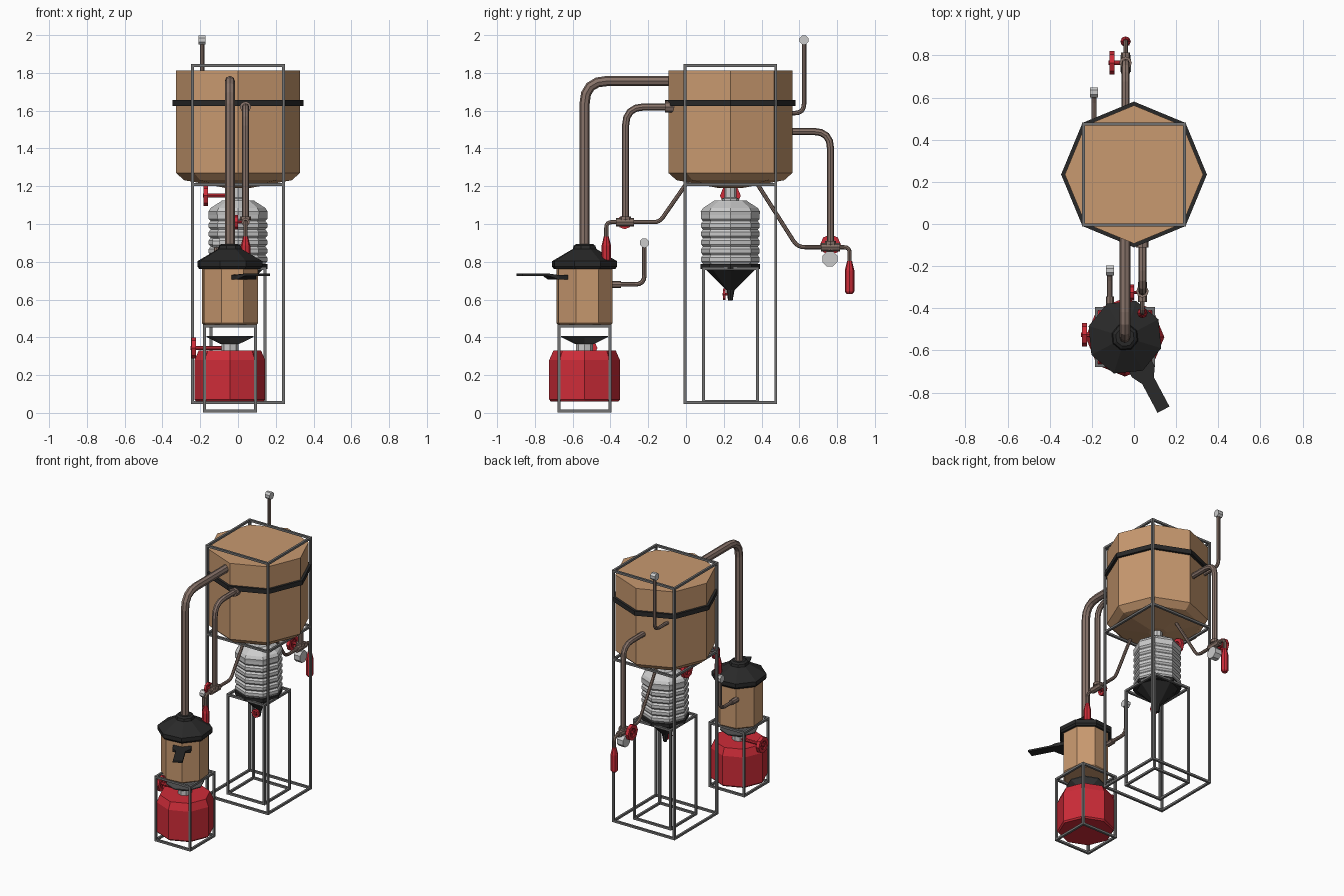
import bpy, bmesh, math
from mathutils import Vector, Matrix

if "Cube" in bpy.data.objects:
    bpy.data.objects.remove(bpy.data.objects["Cube"])


def mat(name, col):
    m = bpy.data.materials.new(name)
    m.diffuse_color = (*col, 1)
    m.use_nodes = True
    m.node_tree.nodes["Principled BSDF"].inputs["Base Color"].default_value = m.diffuse_color
    return m


TAN = mat("tan", (0.58, 0.32, 0.16))
DARK = mat("dark", (0.022, 0.022, 0.022))
RED = mat("red", (0.62, 0.025, 0.04))
PIPE = mat("pipe", (0.25, 0.175, 0.145))
STEEL = mat("steel", (0.17, 0.17, 0.17))
RUBBER = mat("rubber", (0.09, 0.09, 0.09))


def finish(name, bm, m):
    bmesh.ops.recalc_face_normals(bm, faces=bm.faces)
    me = bpy.data.meshes.new(name)
    bm.to_mesh(me)
    bm.free()
    ob = bpy.data.objects.new(name, me)
    bpy.context.collection.objects.link(ob)
    if m:
        me.materials.append(m)
    return ob


def lathe(name, profile, loc, m=None, rot=0, axis='Z', n=8):
    """Turn (radius, height) points around an axis, with closed ends."""
    bm = bmesh.new()
    rings = []
    for r, h in profile:
        ring = []
        for i in range(n):
            a = math.radians(rot) + 2 * math.pi * i / n
            ring.append(bm.verts.new((r * math.cos(a), r * math.sin(a), h)))
        rings.append(ring)
    for a, b in zip(rings, rings[1:]):
        for i in range(n):
            j = (i + 1) % n
            bm.faces.new((a[i], a[j], b[j], b[i]))
    bm.faces.new(rings[0])
    bm.faces.new(rings[-1])
    turn = {'Z': Matrix(), 'X': Matrix.Rotation(math.pi / 2, 4, 'Y'),
            'Y': Matrix.Rotation(-math.pi / 2, 4, 'X')}[axis]
    bm.transform(Matrix.Translation(loc) @ turn)
    return finish(name, bm, m)


def tube(name, pts, r, m=PIPE, bend=0.08):
    """Eight-sided tube along a path with rounded corners."""
    pts = [Vector(p) for p in pts]
    path = [pts[0]]
    for a, b, c in zip(pts, pts[1:], pts[2:]):
        p, q = b + (a - b).normalized() * bend, b + (c - b).normalized() * bend
        for k in range(5):
            t = k / 4
            path.append(p * (1 - t) ** 2 + b * 2 * t * (1 - t) + q * t * t)
    path.append(pts[-1])
    cu = bpy.data.curves.new(name, 'CURVE')
    cu.dimensions = '3D'
    cu.bevel_depth, cu.bevel_resolution, cu.use_fill_caps = r, 2, True
    sp = cu.splines.new('POLY')
    sp.points.add(len(path) - 1)
    for s, p in zip(sp.points, path):
        s.co = (*p, 1)
    sp.use_smooth = False
    cu.materials.append(m)
    ob = bpy.data.objects.new(name, cu)
    bpy.context.collection.objects.link(ob)


def frame(name, cx, cy, half, levels, w=0.015):
    """Square rod frame: four posts plus a ring of rails at each level."""
    bm = bmesh.new()

    def bar(c, s):
        bmesh.ops.create_cube(bm, size=1, matrix=Matrix.Translation(c) @ Matrix.Diagonal((*s, 1)))
    lo, hi = levels[0], levels[-1]
    for s in (-1, 1):
        for t in (-1, 1):
            bar((cx + s * half, cy + t * half, (lo + hi) / 2), (w, w, hi - lo + w))
        for z in levels:
            bar((cx + s * half, cy, z), (w, 2 * half - w, w))
            bar((cx, cy + s * half, z), (2 * half - w, w, w))
    finish(name, bm, STEEL)


def handwheel(name, c, r, stem, axis='X'):
    """Ring, two crossing spokes and a stem along +axis."""
    bm = bmesh.new()
    n, w = 8, r * 0.22
    sec = ((r, -w), (r, w), (r - 2 * w, w), (r - 2 * w, -w))
    rings = [[bm.verts.new((p * math.cos(a), p * math.sin(a), h)) for p, h in sec]
             for a in (2 * math.pi * i / n for i in range(n))]
    for i in range(n):
        a, b = rings[i], rings[(i + 1) % n]
        for k in range(4):
            l = (k + 1) % 4
            bm.faces.new((a[k], a[l], b[l], b[k]))
    for s in ((2 * r - 2 * w, w, w), (w, 2 * r - 2 * w, w)):
        bmesh.ops.create_cube(bm, size=1, matrix=Matrix.Diagonal((*s, 1)))
    turn = Matrix.Rotation(math.pi / 2, 4, 'Y') if axis == 'X' else Matrix.Rotation(-math.pi / 2, 4, 'X')
    bm.transform(Matrix.Translation(c) @ turn)
    finish(name, bm, RED)
    lathe(name + "_stem", [(r * 0.2, -r * 0.3), (r * 0.2, stem)], c, RED, axis=axis)


def gauge(name, x, y0, y1, z0, z1):
    """Bent thermometer pipe with wall collar and round dial."""
    tube(name + "_pipe", [(x, y0, z0), (x, y1, z0), (x, y1, z1)], 0.012, bend=0.05)
    lathe(name + "_dial", [(0.026, -0.019), (0.026, 0.019)], (x, y1, z1), axis='X', rot=22.5)


def tap(name, x, y, z0, z1):
    lathe(name, [(0.016, z0), (0.025, z0 + 0.012), (0.025, z1 - 0.05), (0.013, z1)], (x, y, 0), RED)


# frames
CY, PX, PY = 0.235, -0.043, -0.537
frame("tank_frame", 0, CY, 0.24, (0.055, 1.21, 1.84))
frame("fermenter_stand", 0, CY, 0.143, (0.062, 0.765))
frame("burner_stand", PX, PY, 0.135, (0.01, 0.46))

# large tank and strap
lathe("tank", [(0.06, 1.19), (0.285, 1.232), (0.328, 1.27), (0.328, 1.812)], (0, CY, 0), TAN)
lathe("tank_strap", [(0.346, 1.625), (0.346, 1.657)], (0, CY, 0), DARK)

# ribbed fermenter with cone bottom
ribs = [(0.14, 0.775)]
for i in range(6):
    z = 0.79 + i * 0.045
    ribs += [(0.145, z), (0.155, z + 0.012), (0.155, z + 0.033)]
lathe("fermenter", ribs + [(0.157, 1.065), (0.145, 1.085), (0.09, 1.12), (0.085, 1.125)], (0, CY, 0))
lathe("fermenter_neck", [(0.045, 1.12), (0.045, 1.135), (0.032, 1.14), (0.032, 1.2)], (0, CY, 0))
lathe("fermenter_band", [(0.157, 0.763), (0.157, 0.787)], (0, CY, 0), DARK)
lathe("fermenter_cone", [(0.012, 0.595), (0.022, 0.65), (0.135, 0.763)], (0, CY, 0), DARK)
handwheel("neck_valve", (-0.17, CY, 1.15), 0.055, 0.17)
handwheel("drain_valve", (0, 0.202, 0.628), 0.03, 0.04, 'Y')

# kettle, lid and handle
ROT = 28
lathe("kettle", [(0.145, 0.465), (0.155, 0.475), (0.155, 0.775)], (PX, PY, 0), TAN, ROT)
lathe("kettle_lid", [(0.17, 0.762), (0.18, 0.775), (0.18, 0.803), (0.065, 0.868),
                     (0.06, 0.885), (0.045, 0.895)], (PX, PY, 0), DARK, ROT)
bm = bmesh.new()
outline = [(0.13, 0.06), (0.185, 0.06), (0.235, 0.032), (0.39, 0.032)]
loop = outline + [(d, -w) for d, w in reversed(outline)]
f = bm.faces.new([bm.verts.new((d, w, 0.73)) for d, w in loop])
ext = bmesh.ops.extrude_face_region(bm, geom=[f])
for v in ext["geom"]:
    if isinstance(v, bmesh.types.BMVert):
        v.co.z -= 0.025 if v.co.x < 0.2 else 0.012
for v in bm.verts:
    if v.co.x > 0.2:
        v.co.z += 0.008
bm.transform(Matrix.Translation((PX, PY, 0)) @ Matrix.Rotation(math.radians(ROT - 90), 4, 'Z'))
finish("kettle_handle", bm, DARK)

# burner and gas canister
lathe("canister", [(0.178, 0.06), (0.187, 0.07), (0.187, 0.28), (0.165, 0.33)], (PX, PY, 0), RED)
lathe("burner_neck", [(0.045, 0.33), (0.045, 0.372)], (PX, PY, 0))
lathe("burner_dish", [(0.05, 0.365), (0.125, 0.402), (0.125, 0.408)], (PX, PY, 0), RUBBER)
handwheel("gas_valve", (-0.235, -0.525, 0.343), 0.056, 0.18)

# vapour pipe from lid to tank
tube("vapour_pipe", [(PX, PY, 0.88), (PX, PY, 1.757), (PX, 0.0, 1.757)], 0.027, bend=0.12)

# front outlet pipe, valve and tap
tube("front_pipe", [(0.04, 0, 1.62), (0.04, -0.32, 1.62), (0.04, -0.32, 1.0)], 0.019, bend=0.1)
lathe("front_collar", [(0.03, -0.112), (0.03, 0.0)], (0.04, 0, 1.62), PIPE, axis='Y')
lathe("front_valve", [(0.022, -0.37), (0.022, -0.275)], (0.04, 0, 1.01), PIPE, axis='Y')
lathe("front_valve_nut", [(0.03, 1.02), (0.03, 1.04)], (0.04, -0.32, 0), PIPE)
tube("front_tap_pipe", [(0.04, -0.422, 0.92), (0.04, -0.422, 1.01), (0.04, -0.34, 1.01)], 0.011, bend=0.03)
tube("front_drain_pipe", [(0.04, -0.3, 1.01), (0.04, -0.14, 1.01), (0.04, 0.02, 1.24)], 0.011, bend=0.03)
tap("front_tap", 0.04, -0.422, 0.80, 0.935)
handwheel("front_wheel", (-0.008, -0.325, 1.01), 0.038, 0.045)

# rear outlet pipe, valve, dial and tap
RX = -0.04
tube("rear_pipe", [(RX, 0.5, 1.49), (RX, 0.765, 1.49), (RX, 0.765, 0.86)], 0.019, bend=0.09)
lathe("rear_valve", [(0.022, 0.715), (0.022, 0.815)], (RX, 0, 0.877), PIPE, axis='Y')
lathe("rear_valve_nut", [(0.03, 0.89), (0.03, 0.91)], (RX, 0.765, 0), PIPE)
lathe("rear_dial", [(0.043, -0.025), (0.043, 0.025)], (RX, 0.762, 0.815), axis='X', rot=22.5)
tube("rear_tap_pipe", [(RX, 0.79, 0.877), (RX, 0.866, 0.877), (RX, 0.866, 0.79)], 0.011, bend=0.03)
tube("rear_drain_pipe", [(RX, 0.74, 0.877), (RX, 0.59, 0.877), (RX, 0.36, 1.24)], 0.011, bend=0.04)
tap("rear_tap", RX, 0.866, 0.63, 0.805)
handwheel("rear_wheel", (-0.105, 0.765, 0.89), 0.055, 0.07)

# thermometers
gauge("tank_gauge", -0.19, 0.42, 0.625, 1.587, 1.974)
gauge("kettle_gauge", -0.115, -0.42, -0.22, 0.68, 0.9)
lathe("kettle_gauge_collar", [(0.019, -0.41), (0.019, -0.345)], (-0.115, 0, 0.68), PIPE, axis='Y')
